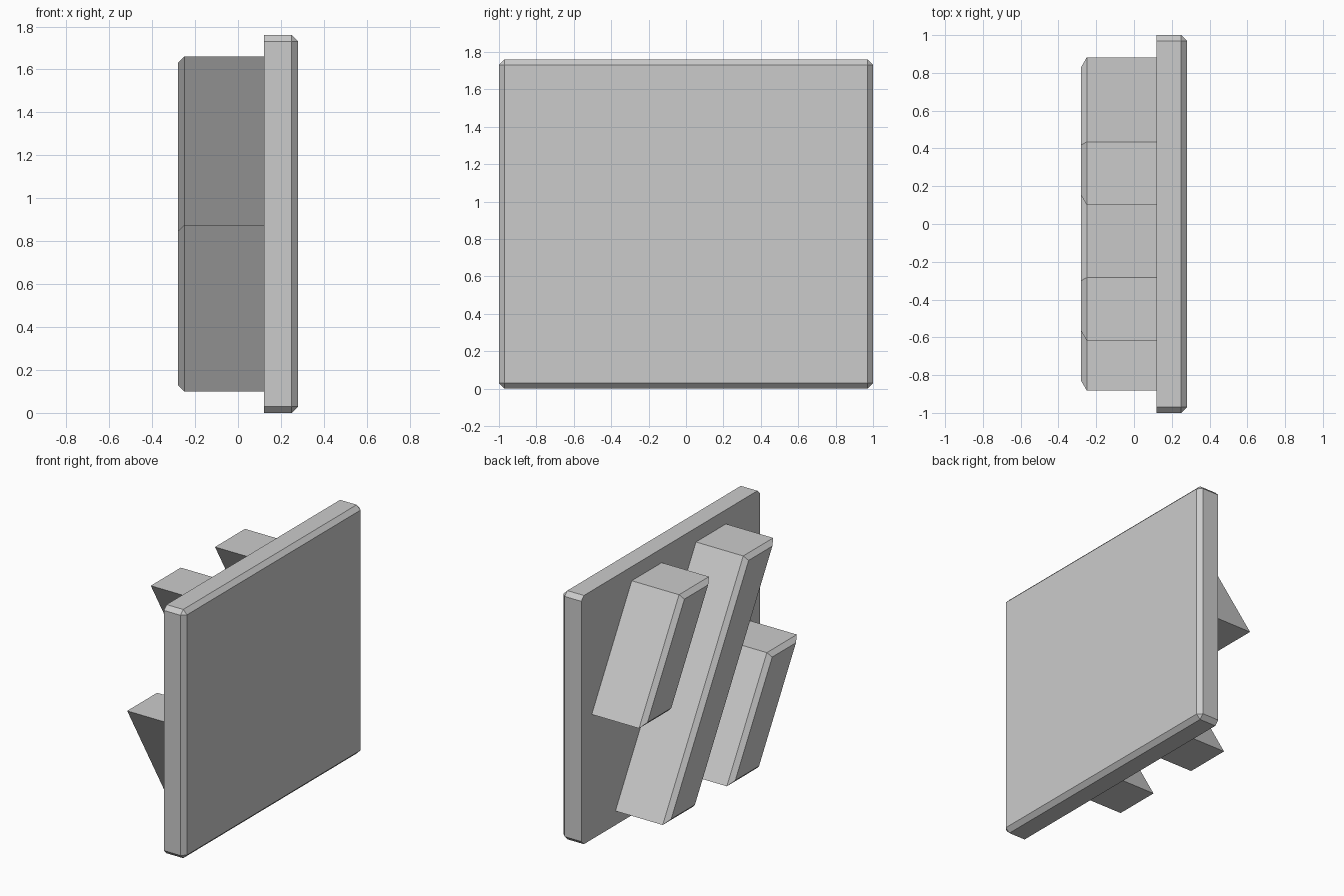
import bpy
import bmesh
import math

if "Cube" in bpy.data.objects:
    bpy.data.objects.remove(bpy.data.objects["Cube"], do_unlink=True)

GREY = (0.6, 0.6, 0.6, 1.0)
CHAMFER = 0.03
PLATE_BACK = 0.12
LEAN = math.tan(math.radians(30))

mat = bpy.data.materials.new("plain grey")
mat.use_nodes = True
mat.diffuse_color = GREY
mat.node_tree.nodes["Principled BSDF"].inputs["Base Color"].default_value = GREY


def chamfered_prism(name, outline, x_inner, x_outer, bevel_corners):
    """Extrude a (y, z) outline along x and chamfer its outer rim."""
    bm = bmesh.new()
    base = bm.faces.new([bm.verts.new((x_inner, y, z)) for y, z in outline])
    geom = bmesh.ops.extrude_face_region(bm, geom=[base], use_keep_orig=True)["geom"]
    moved = [v for v in geom if isinstance(v, bmesh.types.BMVert)]
    bmesh.ops.translate(bm, verts=moved, vec=(x_outer - x_inner, 0, 0))
    bmesh.ops.recalc_face_normals(bm, faces=bm.faces)
    outer = set(moved)
    needed = 1 if bevel_corners else 2
    rim = [e for e in bm.edges if sum(v in outer for v in e.verts) >= needed]
    bmesh.ops.bevel(bm, geom=rim, offset=CHAMFER, offset_type='OFFSET',
                    segments=1, profile=0.5, affect='EDGES', clamp_overlap=True)
    bmesh.ops.recalc_face_normals(bm, faces=bm.faces)
    mesh = bpy.data.meshes.new(name)
    bm.to_mesh(mesh)
    bm.free()
    mesh.materials.append(mat)
    obj = bpy.data.objects.new(name, mesh)
    bpy.context.collection.objects.link(obj)
    return obj


def slanted_bar(name, y_top, z_bottom, z_top, width=0.335):
    """Bar leaning towards the front as it rises."""
    shift = (z_top - z_bottom) * LEAN
    outline = [(y_top, z_top), (y_top + width, z_top),
               (y_top + width + shift, z_bottom), (y_top + shift, z_bottom)]
    return chamfered_prism(name, outline, PLATE_BACK, -0.28, False)


# Square backing plate
chamfered_prism("plate", [(-1, 0), (1, 0), (1, 1.76), (-1, 1.76)],
                PLATE_BACK, 0.28, True)

# Three parallel slanted bars
slanted_bar("upper_bar", 0.10, 0.885, 1.66)
slanted_bar("middle_bar", -0.618, 0.10, 1.66)
slanted_bar("lower_bar", -0.882, 0.10, 0.875)
